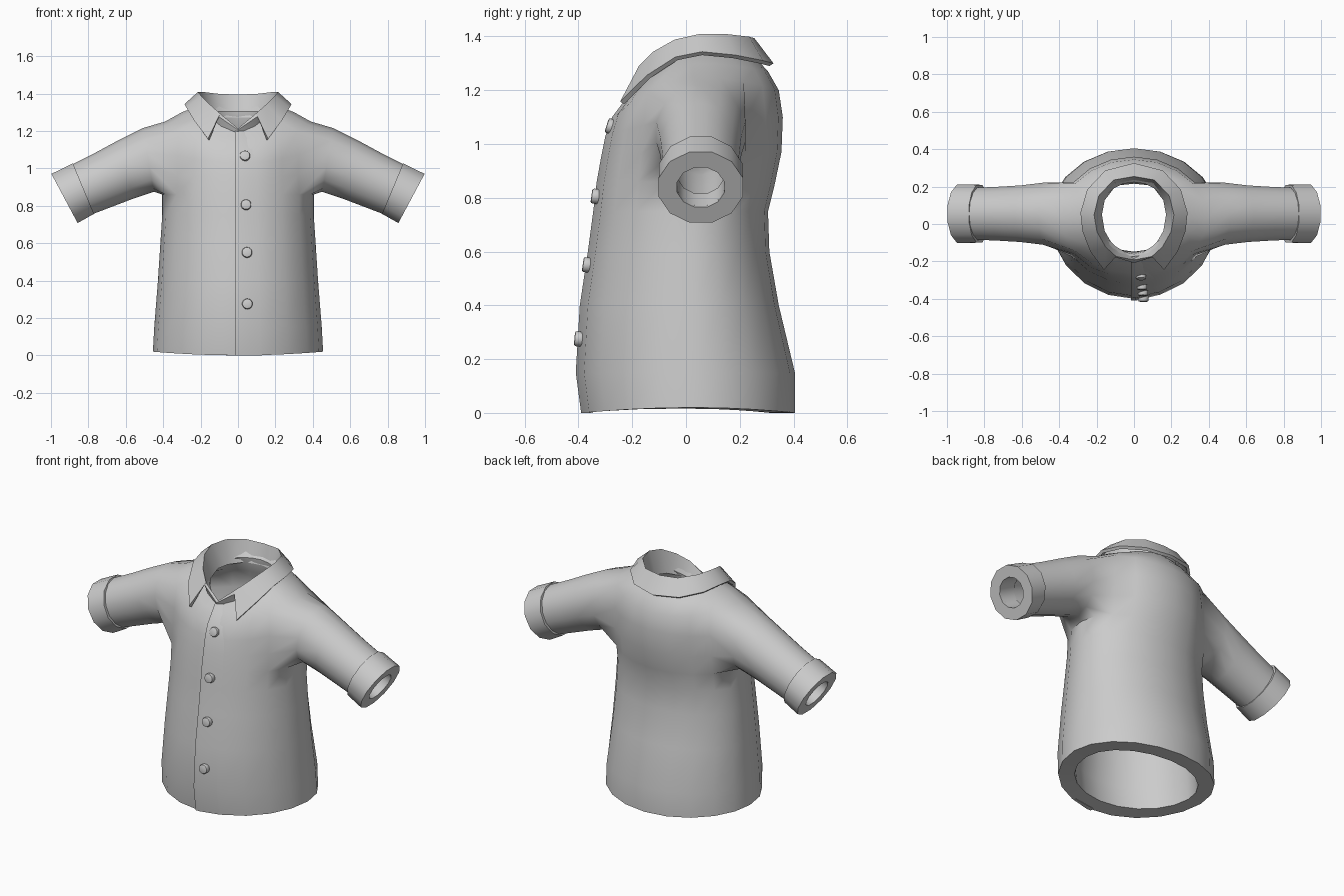
import bpy, bmesh, math
from mathutils import Vector

if "Cube" in bpy.data.objects:
    bpy.data.objects.remove(bpy.data.objects["Cube"], do_unlink=True)

# One plain grey cloth
grey = bpy.data.materials.new("grey_cloth")
grey.use_nodes = True
grey.diffuse_color = (0.6, 0.6, 0.6, 1)
grey.node_tree.nodes["Principled BSDF"].inputs["Base Color"].default_value = (0.6, 0.6, 0.6, 1)

SIDES = 20          # columns around the body
MID_Y = 0.03        # body centre line
ARM_Y = 0.055       # sleeve centre line


def make_object(name, bm):
    mesh = bpy.data.meshes.new(name)
    bm.to_mesh(mesh)
    bm.free()
    mesh.materials.append(grey)
    obj = bpy.data.objects.new(name, mesh)
    bpy.context.collection.objects.link(obj)
    return obj


def finish(obj, angle=40):
    """Apply modifiers, then smooth with sharp edges kept."""
    bpy.ops.object.select_all(action='DESELECT')
    obj.select_set(True)
    bpy.context.view_layer.objects.active = obj
    for mod in list(obj.modifiers):
        bpy.ops.object.modifier_apply(modifier=mod.name)
    bpy.ops.object.shade_smooth_by_angle(angle=math.radians(angle))


def ring(section, side, count, first=0, scale=1.0):
    """Tilted oval from its top point, bottom point and half width in y."""
    tx, tz, bx, bz, half = section
    mid = Vector(((tx + bx) / 2, ARM_Y, (tz + bz) / 2))
    up = Vector(((tx - bx) / 2, 0, (tz - bz) / 2))
    points = []
    for i in range(count):
        a = (i - first) * math.tau / count
        p = mid + scale * (up * math.cos(a) + Vector((0, half * math.sin(a), 0)))
        points.append((p.x * side, p.y, p.z))
    return points


def bridge(bm, a, b):
    n = len(a)
    for i in range(n):
        bm.faces.new((a[i], a[(i + 1) % n], b[(i + 1) % n], b[i]))


# Body rows: half width, side z, front y, front z, back y, back z, front pinch
rows = [
    (.455, .02, -.38, .0, .405, .0, 0),
    (.448, .15, -.40, .15, .405, .15, 0),
    (.428, .40, -.385, .40, .345, .40, 0),
    (.415, .60, -.355, .60, .31, .60, 0),
    (.405, .75, -.335, .75, .305, .75, 0),
    (.405, .86, -.322, .86, .33, .85, 0),
    (.40, .97, -.306, .95, .355, .97, 0),
    (.40, 1.09, -.29, 1.03, .36, 1.10, 0),
    (.39, 1.25, -.265, 1.10, .345, 1.20, 0),
    (.30, 1.30, -.22, 1.16, .305, 1.27, .1),
    (.21, 1.335, -.19, 1.20, .25, 1.33, .3),
]
LOW, HIGH = 5, 8    # rows framing the armholes

# Sleeve sections from shoulder to wrist
sleeve = [
    (.51, 1.215, .45, .875, .17),
    (.64, 1.15, .56, .838, .155),
    (.76, 1.085, .66, .80, .148),
    (.88, 1.025, .76, .762, .143),
    (.98, .97, .855, .722, .14),
]

# Body and sleeves as one skin
bm = bmesh.new()
weight = bm.verts.layers.deform.verify()
grid = []
for j, (rx, zs, yf, zf, yb, zb, pinch) in enumerate(rows):
    line = []
    for k in range(SIDES):
        a = k * math.tau / SIDES
        c, s = math.cos(a), math.sin(a)
        y_end, z_end = (yb, zb) if s > 0 else (yf, zf)
        x = rx * c * (1 - (pinch * s * s if s < 0 else 0))
        v = bm.verts.new((x, MID_Y + abs(s) * (y_end - MID_Y), zs + (z_end - zs) * s * s))
        v[weight][0] = .4 if j == len(rows) - 1 else 1
        line.append(v)
    grid.append(line)

half = SIDES // 2
for j in range(len(rows) - 1):
    for k in range(SIDES):
        if LOW <= j < HIGH and (k + 2) % half < 4:
            continue    # armhole
        n = (k + 1) % SIDES
        bm.faces.new((grid[j][k], grid[j][n], grid[j + 1][n], grid[j + 1][k]))

for side in (1, -1):
    def cell(j, d):
        return grid[j][d % SIDES if side > 0 else half - d]
    loop = [cell(HIGH, d) for d in range(-2, 3)]
    loop += [cell(j, 2) for j in range(HIGH - 1, LOW, -1)]
    loop += [cell(LOW, d) for d in range(2, -3, -1)]
    loop += [cell(j, -2) for j in range(LOW + 1, HIGH)]
    for section in sleeve:
        new = [bm.verts.new(p) for p in ring(section, side, len(loop), first=2)]
        for v in new:
            v[weight][0] = .55
        bridge(bm, loop, new)
        loop = new

bmesh.ops.delete(bm, geom=[v for v in bm.verts if not v.link_faces], context='VERTS')
bmesh.ops.recalc_face_normals(bm, faces=bm.faces[:])
bm.faces.ensure_lookup_table()
test = bm.faces[0]
test.normal_update()
if test.normal.dot(test.calc_center_median()) < 0:
    bmesh.ops.reverse_faces(bm, faces=bm.faces[:])
shirt = make_object("shirt_body", bm)
shirt.vertex_groups.new(name="thickness")
mod = shirt.modifiers.new("cloth", 'SOLIDIFY')
mod.thickness = 0.09
mod.offset = -1
mod.vertex_group = "thickness"
finish(shirt, 50)

# Cuffs: thick bands with a narrow opening
cuff_in = (.885, 1.032, .768, .752, .16)
cuff_out = (1.0, .975, .855, .703, .162)
for side, name in ((1, "left_cuff"), (-1, "right_cuff")):
    bm = bmesh.new()
    loops = [[bm.verts.new(p) for p in ring(sec, side, 12, first=.5, scale=f)]
             for sec, f in ((cuff_in, 1), (cuff_out, 1), (cuff_out, .56), (cuff_in, .56))]
    for i in range(4):
        bridge(bm, loops[i], loops[(i + 1) % 4])
    bmesh.ops.recalc_face_normals(bm, faces=bm.faces[:])
    finish(make_object(name, bm))

# Front overlap: a shallow wedge with its step left of the centre line
bm = bmesh.new()
strips = []
for rx, zs, yf, zf, *rest in rows:
    w = .28 * rx
    drop = (MID_Y - yf) * .045
    strips.append([bm.verts.new((x, yf + dy, zf)) for x, dy in
                   ((-.015, .015), (-.015, -.009), (.01, -.01), (w, drop), (w, drop + .015))])
for a, b in zip(strips, strips[1:]):
    bridge(bm, a, b)
bm.faces.new(strips[0])
bm.faces.new(strips[-1])
bmesh.ops.recalc_face_normals(bm, faces=bm.faces[:])
finish(make_object("front_placket", bm))

# Collar stations, back to front: stand foot, fold, leaf edge
collar = [
    ((0, .235, 1.27), (0, .255, 1.385), (0, .318, 1.295)),
    ((.10, .215, 1.27), (.11, .235, 1.39), (.15, .28, 1.305)),
    ((.165, .13, 1.27), (.19, .15, 1.40), (.245, .18, 1.325)),
    ((.18, .05, 1.27), (.215, .05, 1.40), (.28, .06, 1.337)),
    ((.165, -.04, 1.25), (.20, -.04, 1.38), (.27, -.035, 1.318)),
    ((.125, -.11, 1.22), (.155, -.12, 1.335), (.23, -.14, 1.25)),
    ((.075, -.155, 1.20), (.10, -.175, 1.285), (.158, -.238, 1.153)),
    ((.0, -.185, 1.18), (.0, -.20, 1.21), None),
]
bm = bmesh.new()
for side in (1, -1):
    lines = [[bm.verts.new((p[0] * side, p[1], p[2])) for p in st if p] for st in collar]
    for a, b in zip(lines, lines[1:]):
        for i in range(min(len(a), len(b)) - 1):
            bm.faces.new((a[i], a[i + 1], b[i + 1], b[i]))
bmesh.ops.remove_doubles(bm, verts=bm.verts[:], dist=0.001)
bmesh.ops.recalc_face_normals(bm, faces=bm.faces[:])
obj = make_object("collar", bm)
mod = obj.modifiers.new("cloth", 'SOLIDIFY')
mod.thickness = 0.018
mod.offset = 0
finish(obj, 45)

# Buttons down the front
for i, (x, y, z, lean) in enumerate(((.037, -.279, 1.065, 72), (.043, -.335, .805, 82),
                                     (.048, -.367, .55, 82), (.05, -.398, .275, 85))):
    bpy.ops.mesh.primitive_cylinder_add(vertices=14, radius=.028, depth=.034,
                                        location=(x, y, z), rotation=(math.radians(lean), 0, 0))
    obj = bpy.context.object
    obj.name = f"button_{i + 1}"
    obj.data.materials.append(grey)
    mod = obj.modifiers.new("rounded", 'BEVEL')
    mod.width = .007
    mod.segments = 2
    finish(obj)
